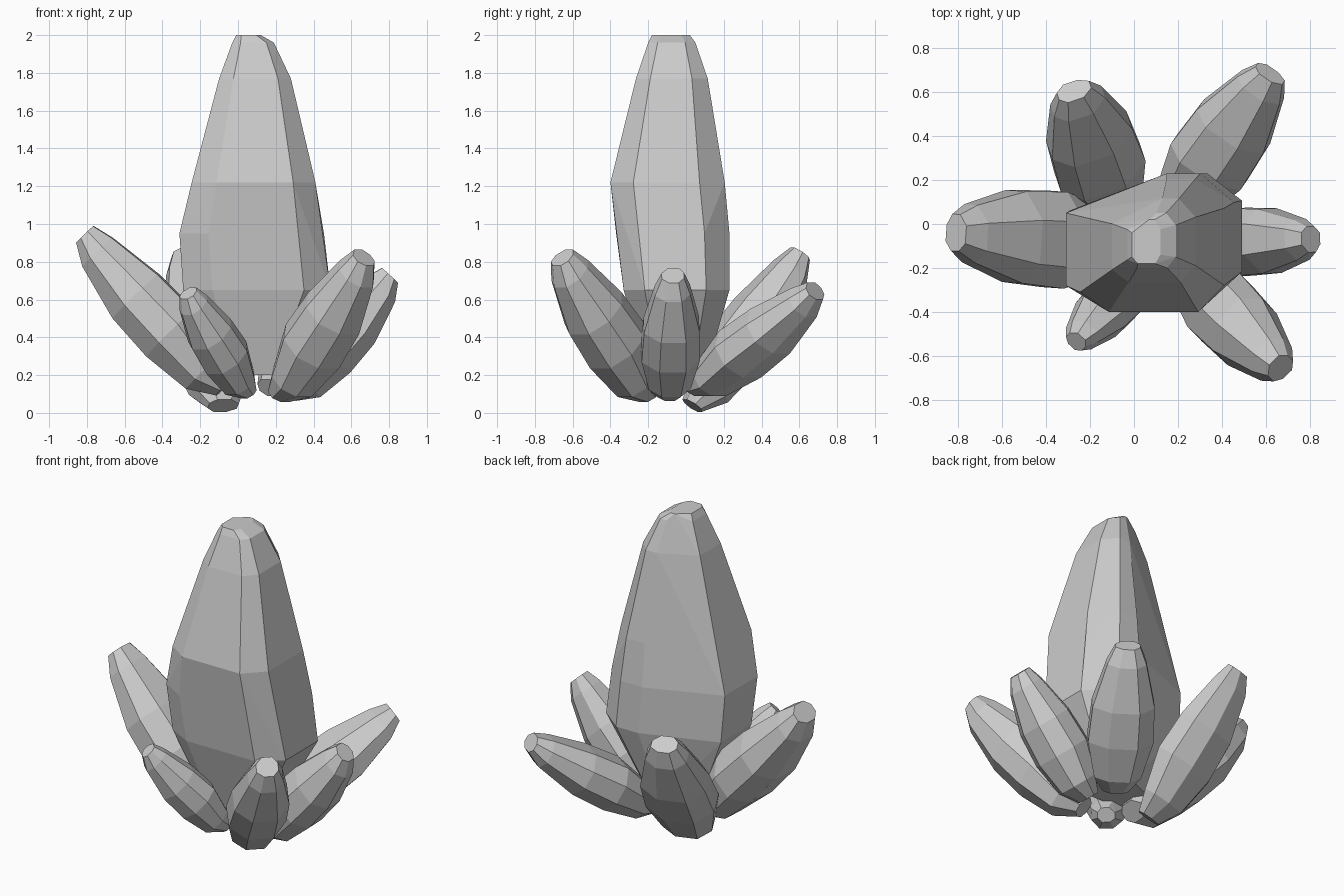
import bpy, bmesh, math
from mathutils import Vector

if "Cube" in bpy.data.objects:
    bpy.data.objects.remove(bpy.data.objects["Cube"])


def hull_object(name, points):
    """Flat-faceted convex stone through the given points."""
    bm = bmesh.new()
    for p in points:
        bm.verts.new(p)
    res = bmesh.ops.convex_hull(bm, input=bm.verts)
    bmesh.ops.delete(bm, geom=[v for v in bm.verts if not v.link_faces], context='VERTS')
    bmesh.ops.dissolve_limit(bm, angle_limit=math.radians(4), verts=bm.verts, edges=bm.edges)
    bmesh.ops.recalc_face_normals(bm, faces=bm.faces)
    me = bpy.data.meshes.new(name)
    bm.to_mesh(me)
    bm.free()
    ob = bpy.data.objects.new(name, me)
    bpy.context.collection.objects.link(ob)
    return ob


def octagon(x0, x1, y0, y1, c):
    """Rectangle with four cut corners; c = (fx, fy) per corner, from front left round."""
    w, h = x1 - x0, y1 - y0
    (a, b), (d, e), (f, g), (i, j) = c
    return [(x0, y0 + b * h), (x0 + a * w, y0), (x1 - d * w, y0), (x1, y0 + e * h),
            (x1, y1 - g * h), (x1 - f * w, y1), (x0 + i * w, y1), (x0, y1 - j * h)]


# Main upright crystal: z, x range, y range
main_rings = [
    (2.00, -0.01, 0.12, -0.18, 0.02),
    (1.96, -0.03, 0.19, -0.20, 0.05),
    (1.77, -0.10, 0.28, -0.265, 0.115),
    (1.22, -0.245, 0.41, -0.40, 0.205),
    (0.95, -0.31, 0.455, -0.37, 0.23),
    (0.65, -0.29, 0.49, -0.33, 0.23),
    (0.20, -0.10, 0.25, -0.20, 0.10),
]
main_cut = [(0.2, 0.15), (0.18, 0.2), (0.2, 0.22), (0.6, 0.3)]
hull_object("main_crystal", [(x, y, r[0]) for r in main_rings
                             for x, y in octagon(*r[1:], main_cut)])

# Leaning crystals: share one profile of (position along axis, width scale, depth scale, shift)
profile = [(-0.03, 0.40, 0.35, -0.10), (0.10, 0.72, 0.70, -0.25), (0.36, 1.0, 1.0, -0.12),
           (0.62, 0.95, 0.95, -0.10), (0.92, 0.60, 0.62, 0.0), (1.03, 0.38, 0.36, 0.10)]
lean_cut = [(0.25, 0.3), (0.3, 0.25), (0.3, 0.35), (0.22, 0.3)]


def leaning_crystal(name, base, tip, half_w, half_d):
    base, tip = Vector(base), Vector(tip)
    axis = tip - base
    side = axis.cross(Vector((0, 0, 1))).normalized()
    up = side.cross(axis).normalized()
    pts = []
    for t, sw, sd, shift in profile:
        w, d = half_w * sw, half_d * sd
        c = base + axis * t + up * shift * half_d
        pts += [c + side * x + up * y for x, y in octagon(-w, w, -d, d, lean_cut)]
    return hull_object(name, pts)


for args in [
    ("left_crystal", (-0.08, -0.09, 0.17), (-0.80, -0.04, 0.91), 0.22, 0.175),
    ("right_crystal", (0.27, -0.09, 0.13), (0.80, -0.07, 0.70), 0.155, 0.16),
    ("front_right_crystal", (0.22, -0.20, 0.13), (0.66, -0.65, 0.79), 0.17, 0.17),
    ("front_left_crystal", (0.05, -0.19, 0.13), (-0.26, -0.53, 0.61), 0.125, 0.125),
    ("back_right_crystal", (0.18, 0.05, 0.16), (0.61, 0.67, 0.62), 0.19, 0.145),
    ("back_left_crystal", (-0.08, 0.04, 0.07), (-0.27, 0.60, 0.81), 0.205, 0.15),
]:
    leaning_crystal(*args)
